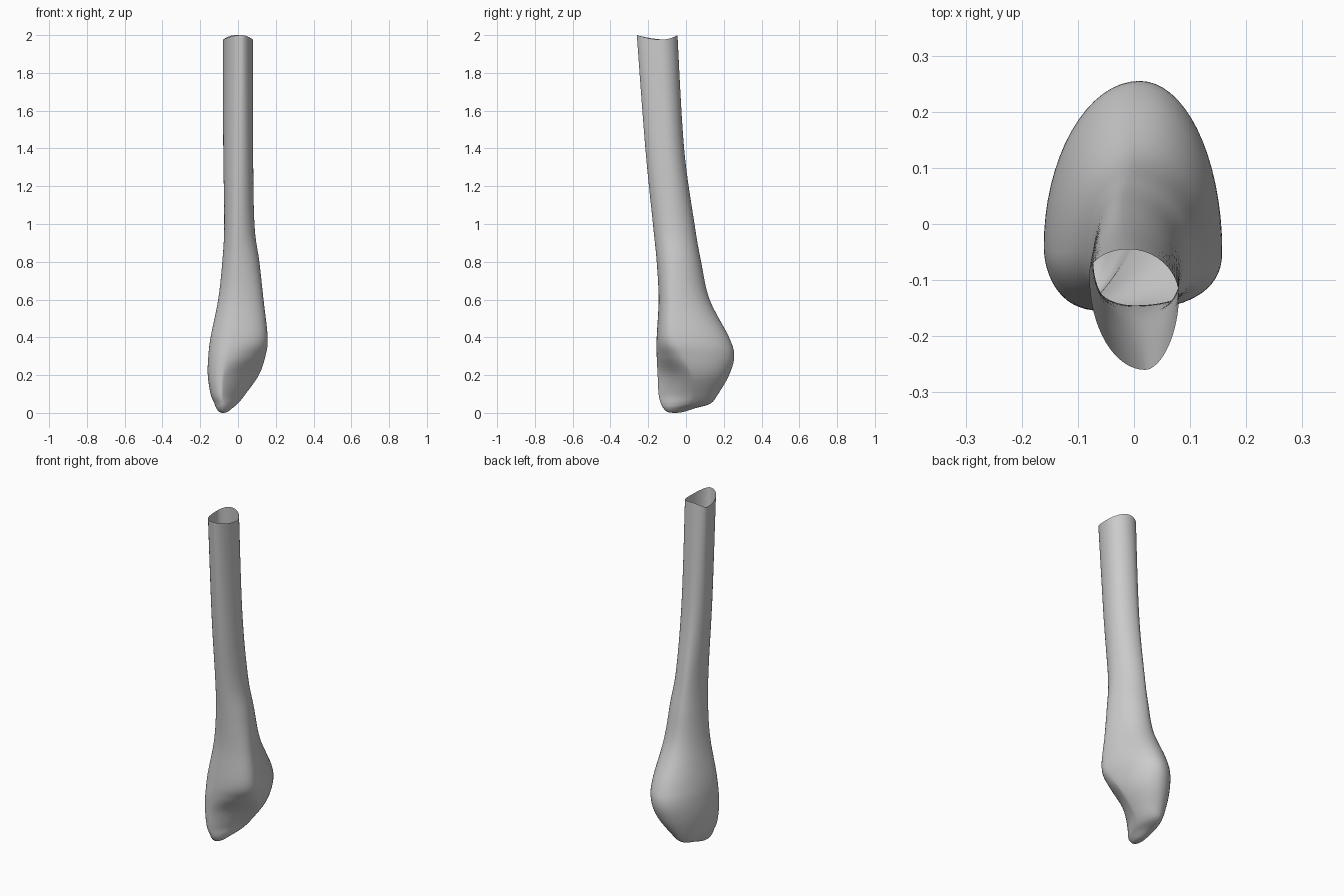
import bpy
import bmesh
from math import cos, sin, pi

default_cube = bpy.data.objects.get("Cube")
if default_cube:
    bpy.data.objects.remove(default_cube, do_unlink=True)

SIDES = 64      # points around each section
STEPS = 8       # rings between two key sections

# Key sections from tip to open end:
# z, left x, right x, front y, back y,
# x of front point, x of back point, y of left point, y of right point,
# roundness of the front right corner (1 is an ellipse, 2 is straight)
SECTIONS = [
    (0, -.085, -.075, -.07, -.05, -.08, -.08, -.06, -.06, 1),
    (.006, -.1, -.055, -.1, -.01, -.08, -.075, -.06, -.05, 1),
    (.025, -.115, -.03, -.12, .05, -.08, -.07, -.05, -.03, 1.1),
    (.05, -.125, 0, -.133, .13, -.08, -.06, -.04, .02, 1.3),
    (.1, -.145, .04, -.145, .17, -.085, -.045, -.04, .04, 1.6),
    (.2, -.16, .11, -.15, .228, -.08, -.01, -.04, .03, 1.65),
    (.3, -.157, .145, -.155, .255, -.06, .01, -.04, -.01, 1.1),
    (.4, -.145, .157, -.155, .228, -.02, .015, -.05, -.05, .85),
    (.6, -.105, .135, -.145, .125, 0, 0, -.05, -.06, .9),
    (.8, -.083, .113, -.155, .08, 0, -.01, -.05, -.06, .95),
    (1, -.073, .087, -.175, .045, 0, -.02, -.06, -.07, 1),
    (1.4, -.078, .08, -.215, -.01, .01, -.02, -.08, -.1, 1),
    (1.988, -.08, .08, -.26, -.045, .02, -.01, -.09, -.13, 1.1),
]


def blend(a, b, c, d, t):
    """Smooth curve through b and c."""
    return b + .5 * t * (c - a + t * (2*a - 5*b + 4*c - d + t * (3*(b - c) + d - a)))


def bend(value, power):
    return abs(value) ** power * (1 if value >= 0 else -1)


def section_points(section, wave):
    """Closed outline made of four arcs between the extreme points."""
    z, x0, x1, y0, y1, xf, xb, yl, yr, corner = section
    points = []
    for i in range(SIDES):
        a = 2 * pi * i / SIDES
        c, s = cos(a), sin(a)
        power = corner if c > 0 and s < 0 else 1
        u, v = bend(c, power), bend(s, power)
        mid_x = xb if s >= 0 else xf
        mid_y = yr if c >= 0 else yl
        x = mid_x + u * (x1 - mid_x if c >= 0 else mid_x - x0)
        y = mid_y + v * (y1 - mid_y if s >= 0 else mid_y - y0)
        points.append((x, y, z - wave * cos(2 * a)))
    return points


# Bone surface: rings lofted through the sections
bm = bmesh.new()
rings = []
last = len(SECTIONS) - 1
for k in range(last):
    keys = [SECTIONS[min(max(k + j, 0), last)] for j in (-1, 0, 1, 2)]
    for step in range(STEPS + (k == last - 1)):
        t = step / STEPS
        section = [blend(*column, t) for column in zip(*keys)]
        wave = .012 * t ** 3 if k == last - 1 else 0   # wavy cut rim
        rings.append([bm.verts.new(p) for p in section_points(section, wave)])

for low, high in zip(rings, rings[1:]):
    for i in range(SIDES):
        j = (i + 1) % SIDES
        bm.faces.new((low[i], low[j], high[j], high[i]))
bm.faces.new(reversed(rings[0]))   # closed tip, the other end stays open

for face in bm.faces:
    face.smooth = True

mesh = bpy.data.meshes.new("bone_shaft")
bm.to_mesh(mesh)
bm.free()
bone = bpy.data.objects.new("bone_shaft", mesh)
bpy.context.collection.objects.link(bone)

# Plain grey material
grey = bpy.data.materials.new("light grey")
grey.use_nodes = True
colour = (.6, .6, .6, 1)
grey.diffuse_color = colour
grey.node_tree.nodes["Principled BSDF"].inputs["Base Color"].default_value = colour
mesh.materials.append(grey)
